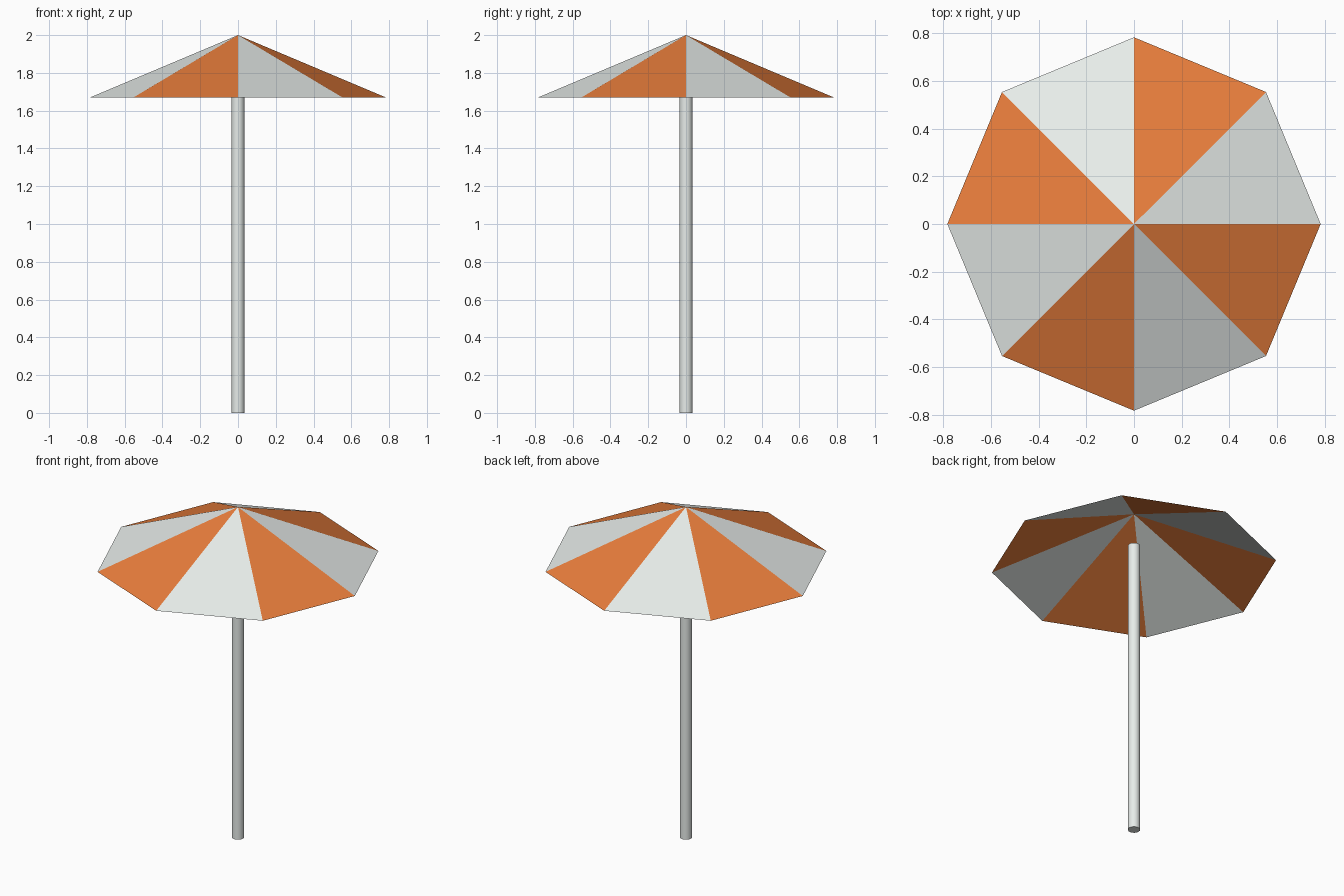
import bpy, bmesh
from math import cos, sin, pi, radians

if "Cube" in bpy.data.objects:
    bpy.data.objects.remove(bpy.data.objects["Cube"])


def material(name, rgb):
    m = bpy.data.materials.new(name)
    m.diffuse_color = (*rgb, 1)
    m.use_nodes = True
    m.node_tree.nodes["Principled BSDF"].inputs["Base Color"].default_value = m.diffuse_color
    return m


orange = material("orange_cloth", (0.82, 0.21, 0.045))
white = material("off_white", (0.80, 0.84, 0.82))

# Canopy: open eight-panel pyramid in alternating colours
SIDES, RADIUS, RIM_Z, TOP_Z = 8, 0.783, 1.67, 2.0
bm = bmesh.new()
apex = bm.verts.new((0, 0, TOP_Z))
rim = [bm.verts.new((RADIUS * cos(2 * pi * i / SIDES), RADIUS * sin(2 * pi * i / SIDES), RIM_Z))
       for i in range(SIDES)]
for i in range(SIDES):
    panel = bm.faces.new((apex, rim[i], rim[(i + 1) % SIDES]))
    panel.material_index = i % 2
mesh = bpy.data.meshes.new("canopy")
bm.to_mesh(mesh)
bm.free()
mesh.materials.append(white)
mesh.materials.append(orange)
canopy = bpy.data.objects.new("canopy", mesh)
bpy.context.collection.objects.link(canopy)

# Pole: smooth cylinder ending just under the canopy peak
POLE_TOP = 1.80
bpy.ops.mesh.primitive_cylinder_add(vertices=16, radius=0.034, depth=POLE_TOP,
                                    location=(0, 0, POLE_TOP / 2))
pole = bpy.context.object
pole.name = "pole"
pole.data.materials.append(white)
bpy.ops.object.shade_smooth_by_angle(angle=radians(40))
